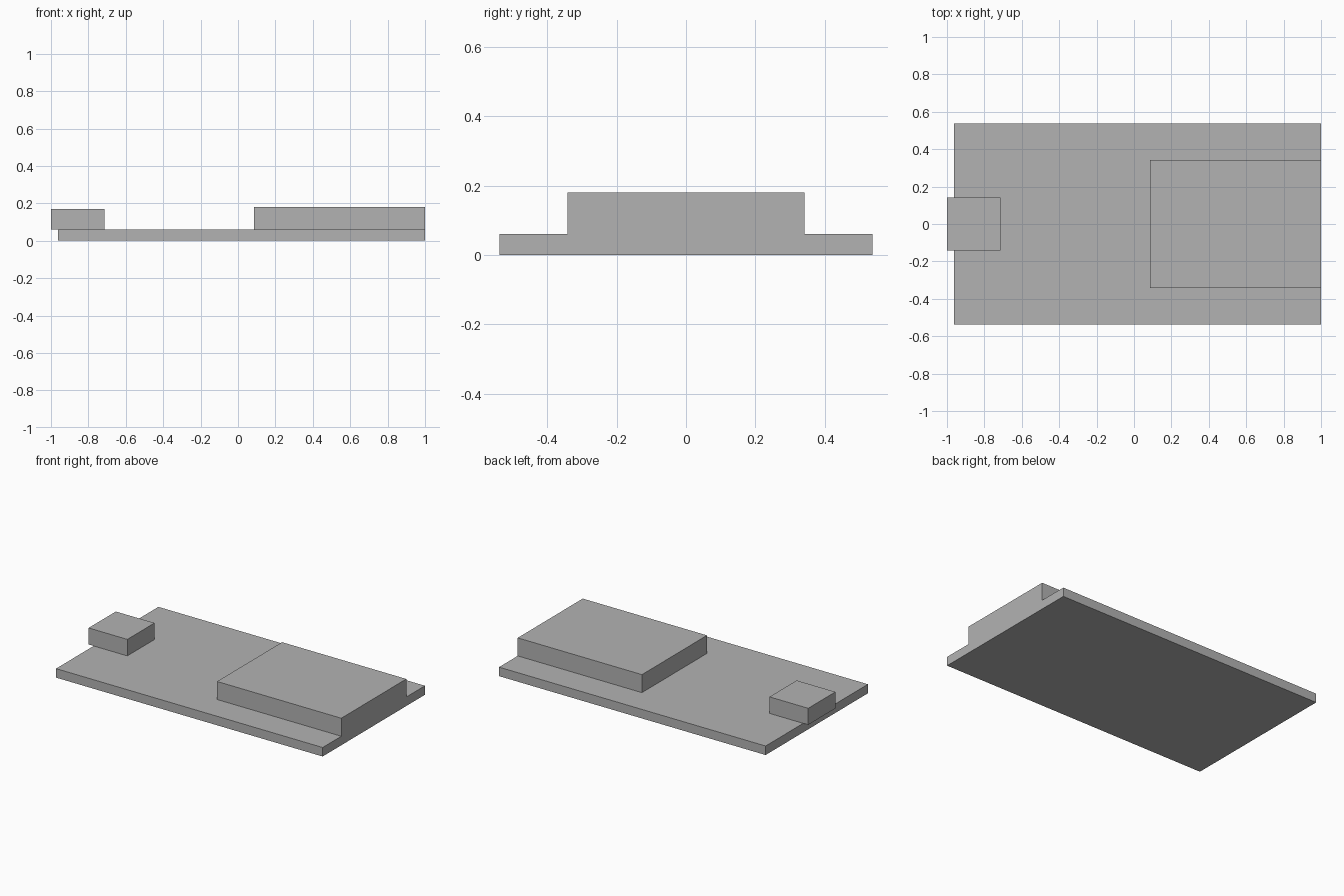
import bpy

# Remove the default cube
cube = bpy.data.objects.get("Cube")
if cube:
    bpy.data.objects.remove(cube, do_unlink=True)

# Single plain grey
GREY = (0.45, 0.45, 0.45, 1.0)
grey = bpy.data.materials.new("plain_grey")
grey.use_nodes = True
grey.diffuse_color = GREY
grey.node_tree.nodes["Principled BSDF"].inputs["Base Color"].default_value = GREY


def add_block(name, x, y, z):
    """Box spanning the given (low, high) ranges on each axis."""
    spans = (x, y, z)
    bpy.ops.mesh.primitive_cube_add(size=1, location=[(a + b) / 2 for a, b in spans])
    block = bpy.context.object
    block.name = name
    block.scale = [b - a for a, b in spans]
    bpy.ops.object.transform_apply(location=False, rotation=False, scale=True)
    block.data.materials.append(grey)
    return block


BASE_TOP = 0.06

# Flat base board
add_block("base_board", (-0.963, 1.0), (-0.538, 0.538), (0, BASE_TOP))

# Large raised block, flush with the left end of the board
add_block("large_block", (0.085, 1.0), (-0.342, 0.342), (BASE_TOP, 0.18))

# Small block overhanging the right end of the board
add_block("small_block", (-1.0, -0.715), (-0.143, 0.143), (BASE_TOP, 0.17))
